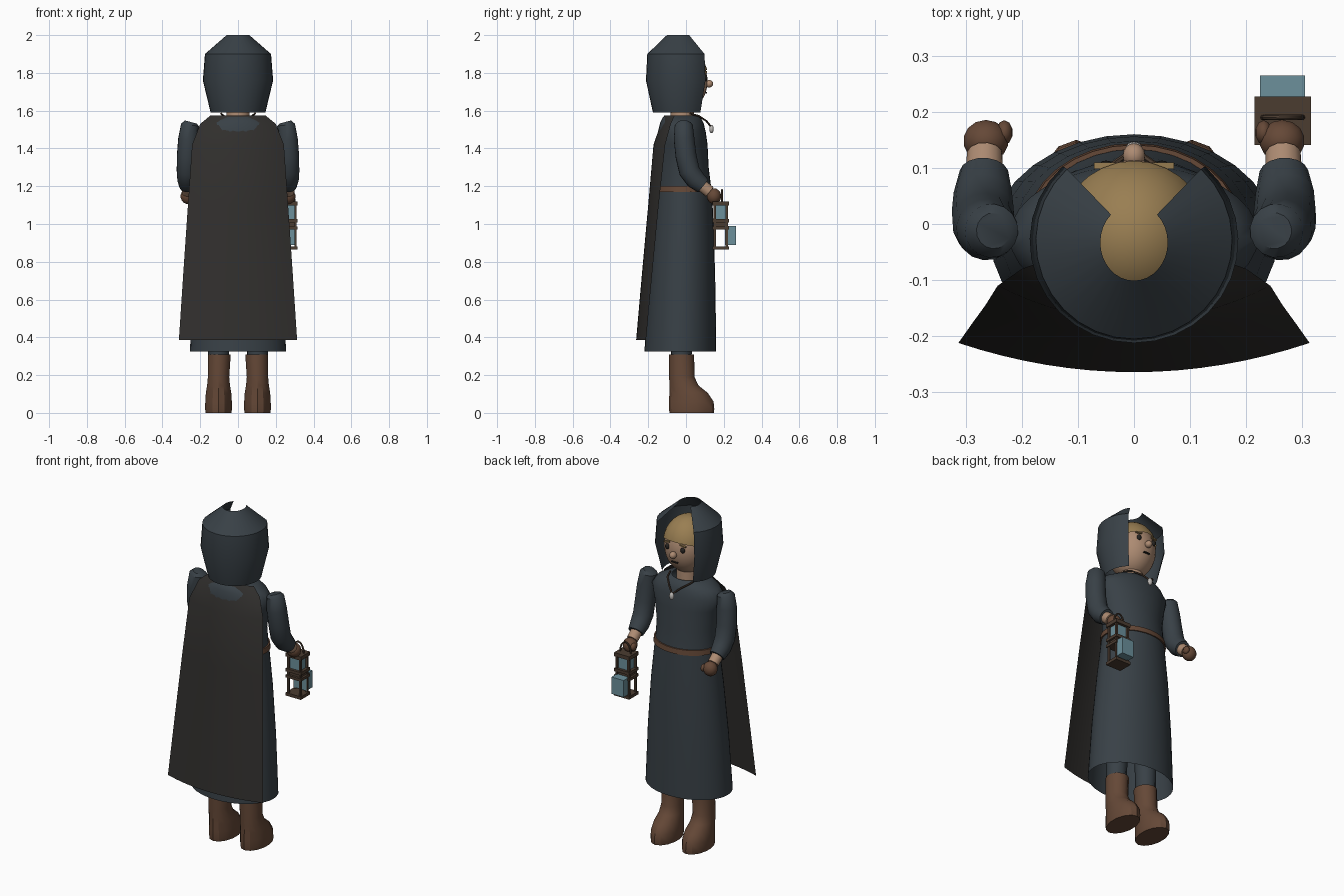
import bpy, bmesh, math
from mathutils import Vector, Matrix

if "Cube" in bpy.data.objects:
    bpy.data.objects.remove(bpy.data.objects["Cube"])


def material(name, rgb):
    m = bpy.data.materials.new(name)
    m.diffuse_color = (*rgb, 1)
    m.use_nodes = True
    m.node_tree.nodes["Principled BSDF"].inputs["Base Color"].default_value = m.diffuse_color
    return m


ROBE = material("slate_cloth", (0.04, 0.052, 0.062))
CAPE = material("dark_cloth", (0.03, 0.028, 0.026))
LEATHER = material("leather", (0.13, 0.065, 0.038))
SKIN = material("skin", (0.42, 0.26, 0.17))
HAIR = material("hair", (0.32, 0.21, 0.085))
METAL = material("bronze", (0.07, 0.045, 0.03))
GLASS = material("glass", (0.15, 0.28, 0.33))
DARK = material("dark_features", (0.02, 0.018, 0.016))
STONE = material("pendant_stone", (0.5, 0.48, 0.46))


def finish(name, bm, mat, angle=35):
    bmesh.ops.recalc_face_normals(bm, faces=bm.faces[:])
    me = bpy.data.meshes.new(name)
    bm.to_mesh(me)
    bm.free()
    ob = bpy.data.objects.new(name, me)
    bpy.context.collection.objects.link(ob)
    me.materials.append(mat)
    bpy.ops.object.select_all(action='DESELECT')
    ob.select_set(True)
    bpy.context.view_layer.objects.active = ob
    bpy.ops.object.shade_smooth_by_angle(angle=math.radians(angle))
    return ob


def bridge(name, rows, mat, closed=True, caps=(False, False), angle=35):
    """Skin consecutive rows of points with quads."""
    bm = bmesh.new()
    vs = [[bm.verts.new(p) for p in row] for row in rows]
    n = len(rows[0])
    for a, b in zip(vs, vs[1:]):
        for i in range(n if closed else n - 1):
            j = (i + 1) % n
            bm.faces.new((a[i], a[j], b[j], b[i]))
    for row, cap in ((vs[0], caps[0]), (vs[-1], caps[1])):
        if cap:
            bm.faces.new(row)
    return finish(name, bm, mat, angle)


def loft(name, rings, mat, n=24, caps=(False, False), gap=0, angle=35):
    """Stacked ellipses (cx, cy, z, rx, ry); gap is a half angle left open at +y."""
    g = math.radians(gap)
    count = n + 1 if gap else n
    ang = [g + (2 * math.pi - 2 * g) * i / n for i in range(count)]
    rows = [[(cx + rx * math.sin(a), cy + ry * math.cos(a), z) for a in ang]
            for cx, cy, z, rx, ry in rings]
    return bridge(name, rows, mat, not gap, caps, angle)


def tube(name, pts, mat, n=12, caps=(True, True)):
    """Round tube along points (x, y, z, radius)."""
    ps = [Vector(p[:3]) for p in pts]
    rows = []
    for k, p in enumerate(ps):
        t = (ps[min(k + 1, len(ps) - 1)] - ps[max(k - 1, 0)]).normalized()
        u = t.cross(Vector((0.13, 1, 0.21))).normalized()
        v = t.cross(u)
        rows.append([p + pts[k][3] * (u * math.cos(2 * math.pi * i / n) + v * math.sin(2 * math.pi * i / n))
                     for i in range(n)])
    return bridge(name, rows, mat, True, caps, 40)


def ball(name, c, r, mat, seg=16, cut=None):
    bm = bmesh.new()
    bmesh.ops.create_uvsphere(bm, u_segments=seg, v_segments=max(6, seg * 2 // 3), radius=1,
                              matrix=Matrix.Translation(c) @ Matrix.Diagonal((*r, 1)))
    if cut:
        bmesh.ops.bisect_plane(bm, geom=bm.verts[:] + bm.edges[:] + bm.faces[:],
                               plane_co=cut[0], plane_no=cut[1], clear_inner=True)
    return finish(name, bm, mat, 60)


def box(name, c, size, mat, rot=0):
    bm = bmesh.new()
    bmesh.ops.create_cube(bm, size=1, matrix=Matrix.Translation(c) @ Matrix.Rotation(rot, 4, 'Y')
                          @ Matrix.Diagonal((*size, 1)))
    return finish(name, bm, mat)


# Robe: open skirt, bodice with sloping shoulders, belt
loft("skirt", [(0, -.03, .325, .255, .19), (0, -.022, .65, .237, .178),
               (0, -.014, .95, .212, .162), (0, -.01, 1.18, .185, .147)], ROBE, 32)
loft("bodice", [(0, -.01, 1.18, .183, .145), (0, -.015, 1.3, .18, .135), (0, -.018, 1.42, .2, .132),
                (0, -.022, 1.49, .222, .126), (0, -.022, 1.535, .19, .115),
                (0, -.022, 1.565, .135, .1), (0, -.02, 1.575, .09, .08)], ROBE, 32, angle=50)
loft("belt", [(0, -.01, 1.17, .186, .148), (0, -.01, 1.17, .194, .154),
              (0, -.01, 1.2, .191, .151), (0, -.01, 1.2, .182, .143)], LEATHER, 32)

# Cape: curved sheet hanging from the shoulders
steps = [i / 8 - 1 for i in range(17)]
bridge("cape", [[(w * t, yc + (ye - yc) * t * t, z) for t in steps] for z, w, yc, ye in (
    (1.575, .145, -.115, -.06), (1.53, .2, -.134, -.08), (1.42, .243, -.172, -.11),
    (1.1, .265, -.2, -.145), (.75, .289, -.232, -.178), (.385, .313, -.264, -.212))],
    CAPE, closed=False)

# Hood: shell open at the crown and the face
loft("hood", [(0, -.03, 1.59, .145, .145), (0, -.03, 1.76, .186, .182),
              (0, -.03, 1.9, .175, .175), (0, -.033, 2.0, .06, .068)], ROBE, 24, gap=43, angle=28)

# Head and face
tube("neck", [(0, -.02, 1.5, .065), (0, -.02, 1.66, .06)], SKIN, 16)
ball("head", (0, -.02, 1.755), (.128, .134, .158), SKIN, 28)
ball("hair", (0, -.023, 1.765), (.136, .143, .162), HAIR, 28, cut=((0, .11, 1.815), (0, -.35, 1)))
ball("nose", (0, .122, 1.742), (.02, .022, .02), SKIN)
box("mouth", (0, .106, 1.695), (.04, .012, .006), DARK)
for s, side in ((-1, "left"), (1, "right")):
    ball(side + "_eye", (s * .05, .103, 1.775), (.014, .01, .016), DARK, 12)
    box(side + "_brow", (s * .052, .104, 1.803), (.038, .012, .007), HAIR, s * .15)

# Necklace and pendant
for s in (-1, 1):
    tube("necklace_cord", [(s * .09, .02, 1.585, .005), (s * .075, .068, 1.572, .005),
                           (s * .035, .108, 1.545, .005), (0, .132, 1.515, .005)], METAL, 6)
ball("pendant", (0, .135, 1.503), (.015, .012, .022), STONE, 10)

# Legs, boots, arms and gloved fists
for s, side in ((-1, "left"), (1, "right")):
    x = s * .103
    tube(side + "_leg", [(x, -.025, .28, .055), (x * .9, -.02, 1.0, .07)], ROBE, 12)
    loft(side + "_boot", [(x, .03, 0, .07, .117), (x, .03, .02, .073, .12), (x, .028, .06, .072, .118),
                          (x, .014, .105, .069, .102), (x, -.011, .145, .062, .077),
                          (x, -.022, .19, .058, .067), (x * .96, -.023, .31, .062, .066)],
         LEATHER, 14, (True, True), angle=30)
    tube(side + "_sleeve", [(s * .25, -.012, 1.54, .032), (s * .254, -.012, 1.525, .048),
                            (s * .262, -.01, 1.45, .055), (s * .268, .0, 1.36, .056),
                            (s * .269, .018, 1.28, .056), (s * .269, .05, 1.235, .053),
                            (s * .267, .09, 1.202, .044)], ROBE, 16)
    tube(side + "_wrist", [(s * .267, .07, 1.215, .034), (s * .266, .125, 1.17, .032)], SKIN, 12)
    ball(side + "_hand", (s * .264, .148, 1.147), (.041, .038, .042), LEATHER, 14)
    ball(side + "_thumb", (s * .231, .163, 1.15), (.015, .022, .022), LEATHER, 10)

# Lantern: plates, corner posts, glass and arched handle
LX, LY = .265, .184
for name, z, h in (("lantern_top", 1.108, .022), ("lantern_upper_ring", 1.017, .018),
                   ("lantern_lower_ring", .98, .016), ("lantern_base", .873, .018)):
    box(name, (LX, LY, z), (.1, .086, h), METAL)
box("lantern_mid_block", (LX, LY, .998), (.075, .06, .03), METAL)
for sx in (-1, 1):
    for sy in (-1, 1):
        box("lantern_post", (LX + sx * .039, LY + sy * .032, .99), (.012, .012, .23), METAL)
box("lantern_glass", (LX, LY, 1.06), (.066, .054, .08), GLASS)
box("lantern_door_glass", (LX, .236, .94), (.08, .058, .1), GLASS)
tube("lantern_handle", [(LX + .035 * math.cos(a * math.pi / 8), .19, 1.118 + .062 * math.sin(a * math.pi / 8), .005)
                        for a in range(9)], METAL, 8)
